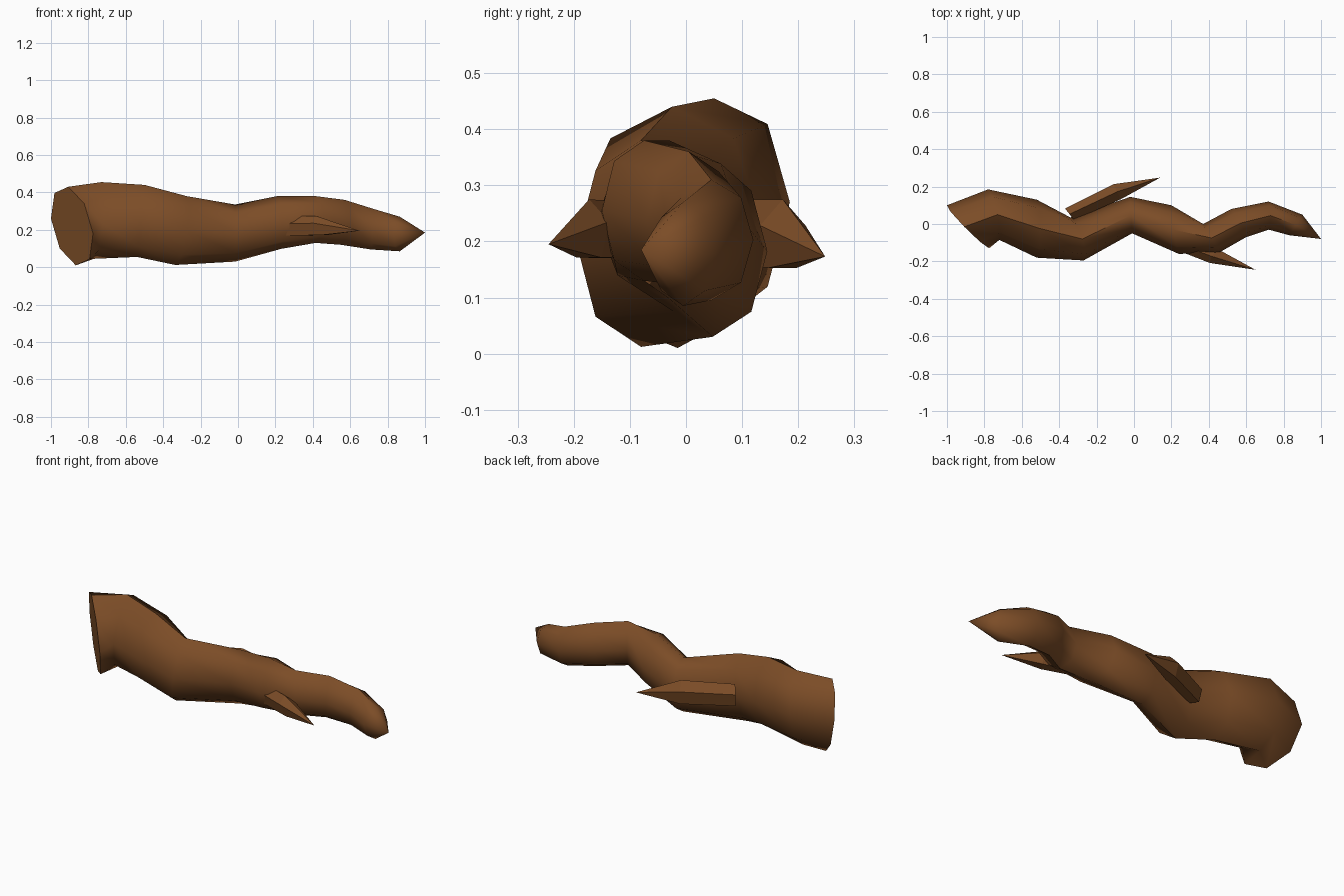
import bpy, bmesh, math
from mathutils import Vector

if "Cube" in bpy.data.objects:
    bpy.data.objects.remove(bpy.data.objects["Cube"])

bark = bpy.data.materials.new("brown bark")
bark.diffuse_color = (0.2, 0.073, 0.02, 1)
bark.use_nodes = True
bark.node_tree.nodes["Principled BSDF"].inputs["Base Color"].default_value = bark.diffuse_color


def loft(name, rings, tip, sides, smooth, phase=0.0):
    """Skin elliptical rings and close them in a point.
    ring = back (x, y), front (x, y), top z, bottom z, tilt, lean"""
    bm = bmesh.new()
    loops = []
    for xu, yu, xl, yl, zt, zb, tilt, lean in rings:
        c = Vector(((xu + xl) / 2, (yu + yl) / 2, (zt + zb) / 2))
        a = Vector(((xu - xl) / 2, (yu - yl) / 2, tilt))
        b = Vector((lean, 0, (zt - zb) / 2))
        loops.append([bm.verts.new(c + a * math.cos(t) + b * math.sin(t))
                      for t in (phase + 2 * math.pi * i / sides for i in range(sides))])
    bm.faces.new(loops[0])
    for r0, r1 in zip(loops, loops[1:]):
        for i in range(sides):
            j = (i + 1) % sides
            bm.faces.new((r0[i], r0[j], r1[j], r1[i]))
    end = bm.verts.new(tip)
    for i in range(sides):
        bm.faces.new((loops[-1][i], loops[-1][(i + 1) % sides], end))
    bmesh.ops.recalc_face_normals(bm, faces=bm.faces)
    me = bpy.data.meshes.new(name)
    bm.to_mesh(me)
    bm.free()
    me.materials.append(bark)
    ob = bpy.data.objects.new(name, me)
    bpy.context.collection.objects.link(ob)
    if smooth:
        bpy.ops.object.select_all(action='DESELECT')
        ob.select_set(True)
        bpy.context.view_layer.objects.active = ob
        bpy.ops.object.shade_smooth_by_angle(angle=math.radians(60))
    return ob


# winding trunk, cut flat at the thick end
loft("trunk", [
    (-1.00, 0.10, -0.775, -0.13, 0.43, 0.01, 0.04, -0.02),
    (-0.78, 0.185, -0.72, -0.085, 0.455, 0.045, 0.02, 0.02),
    (-0.52, 0.13, -0.52, -0.18, 0.44, 0.055, 0, 0.02),
    (-0.34, 0.035, -0.27, -0.195, 0.38, 0.012, 0, 0.03),
    (-0.02, 0.145, -0.01, -0.05, 0.335, 0.03, 0, 0),
    (0.20, 0.10, 0.24, -0.16, 0.38, 0.098, 0, -0.01),
    (0.37, 0.00, 0.46, -0.15, 0.38, 0.13, 0, 0),
    (0.52, 0.08, 0.60, -0.07, 0.36, 0.12, 0, 0.01),
    (0.72, 0.12, 0.72, -0.03, 0.31, 0.095, 0, 0.01),
    (0.90, 0.05, 0.83, -0.06, 0.27, 0.085, 0, 0),
], (1.0, -0.08, 0.185), 8, True)

# broken twigs, one on each side
loft("back_twig", [
    (-0.37, 0.085, -0.32, 0.02, 0.275, 0.15, 0, 0),
    (-0.11, 0.215, -0.07, 0.13, 0.275, 0.14, 0, 0),
], (0.14, 0.248, 0.173), 5, False, math.radians(18))
loft("front_twig", [
    (0.24, -0.07, 0.20, -0.13, 0.27, 0.16, 0, 0),
    (0.46, -0.135, 0.41, -0.21, 0.275, 0.16, 0, -0.02),
], (0.65, -0.245, 0.195), 5, False, math.radians(18))
